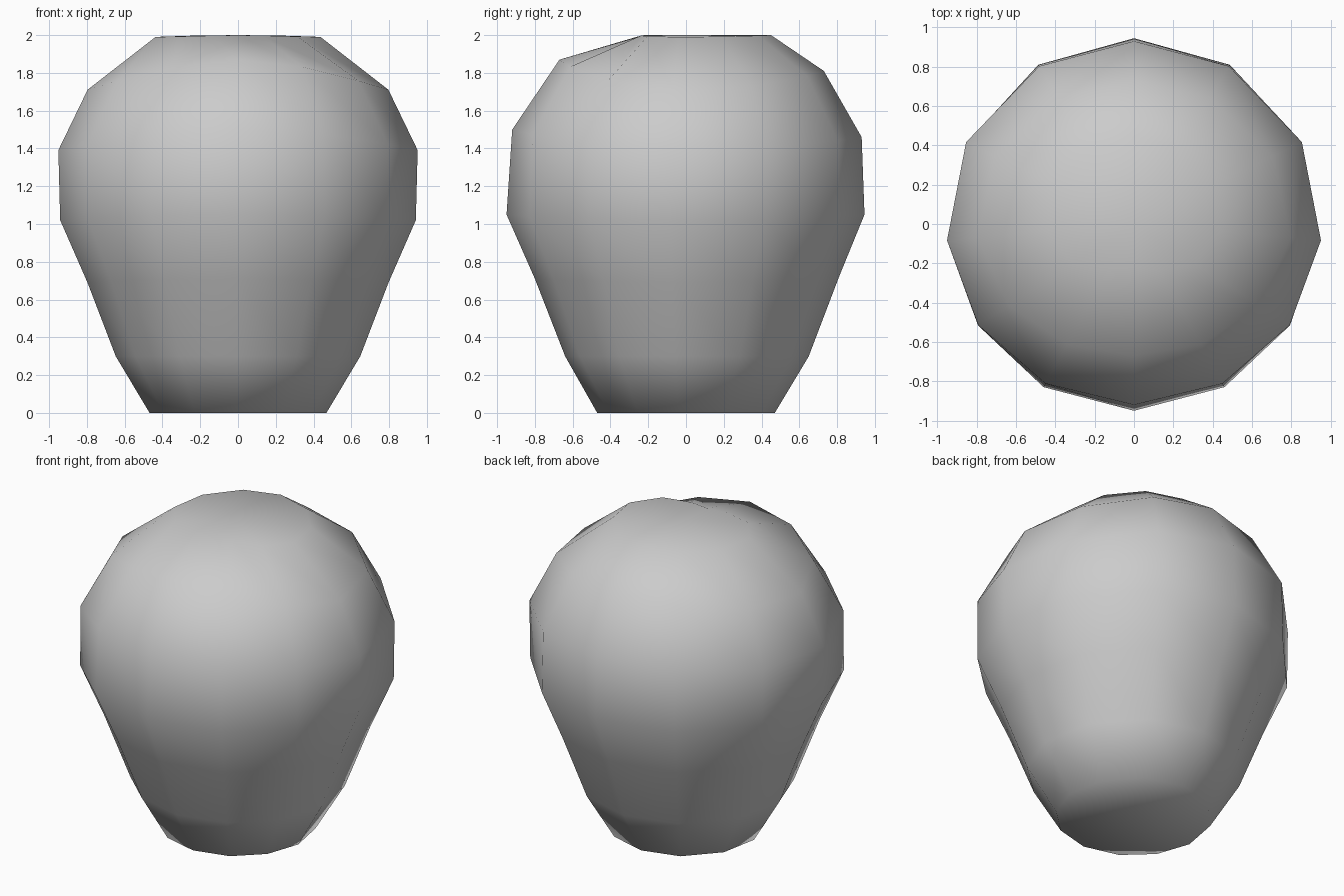
import bpy, bmesh
from math import sin, cos, radians

if "Cube" in bpy.data.objects:
    bpy.data.objects.remove(bpy.data.objects["Cube"])

# Column directions, right half from back to front, then mirrored
half = [59, 26, -5, -33, -61]
angles = [90] + half + [-90] + [180 - a for a in reversed(half)]

# Rings: (radius, height) at the front, side and back
rings = [
    ((.47, 0), (.47, 0), (.47, 0)),
    ((.64, .30), (.65, .30), (.65, .30)),
    ((.80, .71), (.80, .69), (.81, .72)),
    ((.95, 1.05), (.945, 1.02), (.945, 1.05)),
    ((.92, 1.50), (.955, 1.39), (.93, 1.46)),
    ((.67, 1.87), (.80, 1.71), (.73, 1.81)),
    ((.22, 2.0), (.44, 1.99), (.45, 2.0)),
]


def ring_point(ring, deg):
    a = radians(deg)
    front, side, back = ring
    end = back if sin(a) > 0 else front
    w = sin(a) ** 2
    r, z = (side[i] * (1 - w) + end[i] * w for i in range(2))
    return r * cos(a), r * sin(a), z


# Tapered bulb body, lofted through the rings
bm = bmesh.new()
loops = [[bm.verts.new(ring_point(r, a)) for a in angles] for r in rings]
n = len(angles)
for lo, hi in zip(loops, loops[1:]):
    for i in range(n):
        j = (i + 1) % n
        bm.faces.new((lo[i], lo[j], hi[j], hi[i]))

# Flat base and crown
for loop, z in ((loops[0], 0), (loops[-1], 2.0)):
    centre = bm.verts.new((0, 0, z))
    for i in range(n):
        bm.faces.new((loop[i], loop[(i + 1) % n], centre))

bmesh.ops.recalc_face_normals(bm, faces=bm.faces)
for f in bm.faces:
    f.smooth = True
mesh = bpy.data.meshes.new("bulb_body")
bm.to_mesh(mesh)
bm.free()
body = bpy.data.objects.new("bulb_body", mesh)
bpy.context.collection.objects.link(body)
